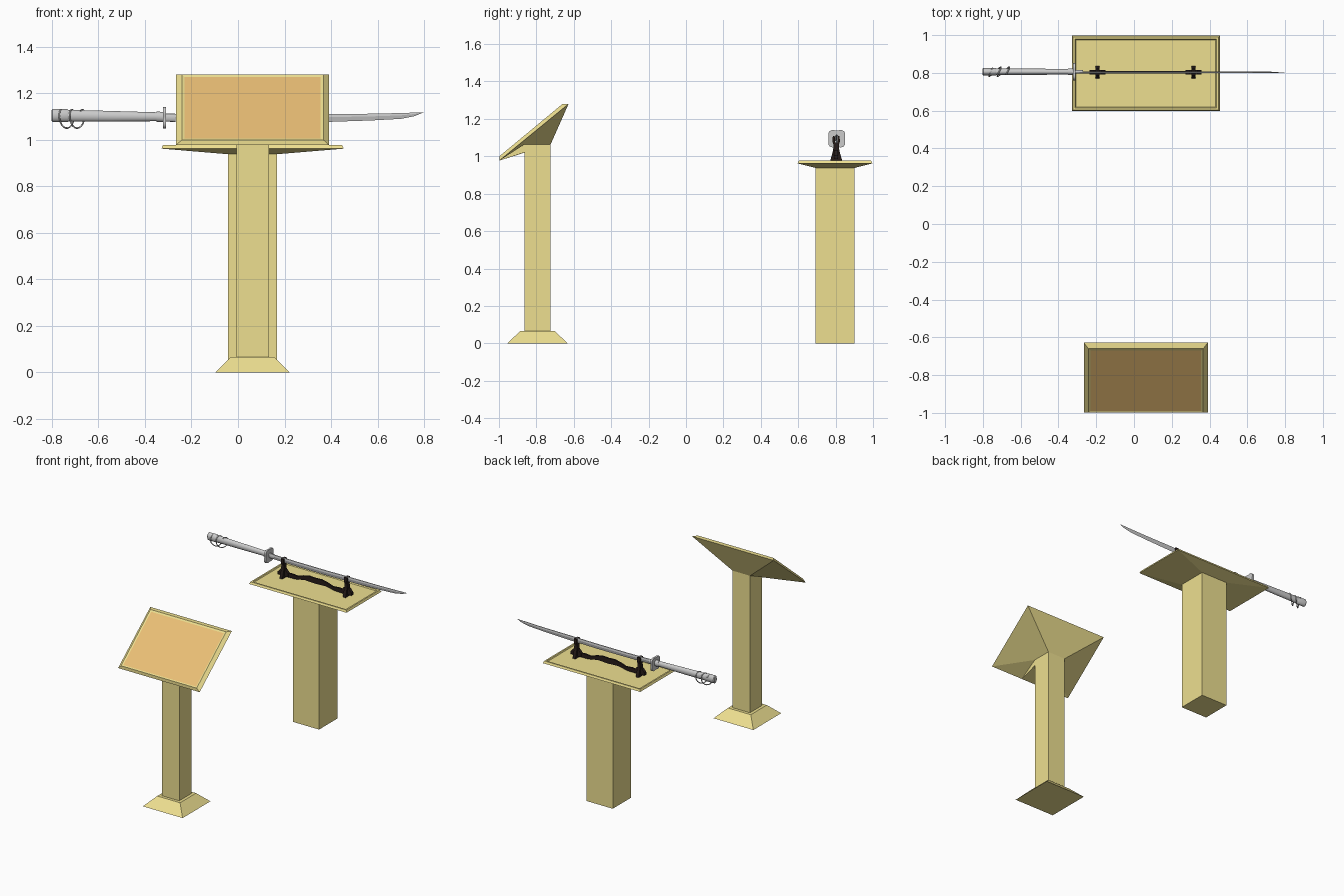
import bpy, bmesh, math

if "Cube" in bpy.data.objects:
    bpy.data.objects.remove(bpy.data.objects["Cube"])


def material(name, color):
    m = bpy.data.materials.new(name)
    m.diffuse_color = (*color, 1)
    m.use_nodes = True
    m.node_tree.nodes["Principled BSDF"].inputs["Base Color"].default_value = m.diffuse_color
    return m


WOOD = material("pale_wood", (0.85, 0.74, 0.28))
PANEL = material("tan_panel", (0.82, 0.52, 0.18))
BLACK = material("black_lacquer", (0.02, 0.012, 0.01))


def loft(name, rings, mat=None, end_mat=None, smooth=False):
    """Skin a list of equal-length rings and cap both ends."""
    bm = bmesh.new()
    vs = [[bm.verts.new(p) for p in r] for r in rings]
    n = len(rings[0])
    for a, b in zip(vs, vs[1:]):
        for i in range(n):
            j = (i + 1) % n
            bm.faces.new((a[i], a[j], b[j], b[i]))
    bm.faces.new(vs[0][::-1])
    end = bm.faces.new(vs[-1])
    if end_mat:
        end.material_index = 1
    bmesh.ops.recalc_face_normals(bm, faces=bm.faces)
    me = bpy.data.meshes.new(name)
    bm.to_mesh(me)
    bm.free()
    for m in (mat, end_mat):
        if m:
            me.materials.append(m)
    ob = bpy.data.objects.new(name, me)
    bpy.context.collection.objects.link(ob)
    if smooth:
        bpy.ops.object.select_all(action='DESELECT')
        ob.select_set(True)
        bpy.context.view_layer.objects.active = ob
        bpy.ops.object.shade_smooth_by_angle(angle=math.radians(40))
    return ob


CX = 0.0625


def rect(hx, y0, y1, z0, z1=None):
    """Rectangle around CX, sloping from z0 at y0 to z1 at y1."""
    z1 = z0 if z1 is None else z1
    return [(CX - hx, y0, z0), (CX + hx, y0, z0), (CX + hx, y1, z1), (CX - hx, y1, z1)]


def square(cy, h, z):
    return rect(h, cy - h, cy + h, z)


def extrude_x(name, yz, x0, x1, mat=None):
    return loft(name, [[(x, y, z) for y, z in yz] for x in (x0, x1)], mat)


def extrude_y(name, xz, y0, y1, mat=None):
    return loft(name, [[(x, y, z) for x, z in xz] for y in (y0, y1)], mat)


# Lectern: flared foot, post, tilted board with a bevelled frame
LY = -0.794
loft("lectern_foot", [square(LY, 0.16, 0), square(LY, 0.092, 0.067)], WOOD)
loft("lectern_post", [square(LY, 0.07, 0.067), square(LY, 0.07, 1.063)], WOOD)
loft("lectern_board", [
    rect(0.07, -0.864, -0.724, 1.063),
    rect(0.328, -0.998, -0.628, 0.977, 1.28),
    rect(0.304, -0.998, -0.66, 1.0, 1.28),
    rect(0.293, -0.989, -0.669, 1.005, 1.27),
], WOOD, PANEL)
extrude_x("lectern_bracket", [(-0.998, 0.977), (-0.864, 1.02), (-0.864, 1.063)],
          CX - 0.07, CX + 0.07, WOOD)

# Display pedestal with a shallow tray top
PY = 0.797
loft("pedestal_post", [square(PY, 0.105, 0), square(PY, 0.105, 0.938)], WOOD)
loft("pedestal_top", [
    square(PY, 0.105, 0.938),
    rect(0.392, PY - 0.2, PY + 0.2, 0.962),
    rect(0.385, PY - 0.193, PY + 0.193, 0.977),
    rect(0.374, PY - 0.182, PY + 0.182, 0.977),
    rect(0.370, PY - 0.178, PY + 0.178, 0.970),
], WOOD)

# Sword stand: two forked uprights with feet, joined by a wavy rail
SY = 0.803
half = [(0.034, 0.97), (0.028, 0.99), (0.017, 1.03), (0.014, 1.06),
        (0.020, 1.08), (0.018, 1.108), (0.008, 1.108), (0.006, 1.074)]
fork = [(SY + y, z) for y, z in half] + [(SY - y, z) for y, z in reversed(half)]
for side, x in (("left", -0.193), ("right", 0.315)):
    extrude_x(side + "_stand_upright", fork, x - 0.011, x + 0.011, BLACK)
    extrude_y(side + "_stand_foot",
              [(x - 0.042, 0.985), (x + 0.042, 0.985), (x + 0.042, 1.005),
               (x + 0.02, 1.03), (x - 0.02, 1.03), (x - 0.042, 1.005)],
              SY - 0.011, SY + 0.011, BLACK)
wave = [(0.25, 1.005), (0.19, 1.012), (0.14, 1.008), (0.10, 1.022), (0.05, 1.033), (0, 1.03)]
lower = [(0, 0.992), (0.08, 0.996), (0.16, 0.982), (0.25, 0.98)]
m = 0.061
rail = ([(m - x, z) for x, z in wave] + [(m + x, z) for x, z in reversed(wave[:-1])]
        + [(m + x, z) for x, z in reversed(lower)] + [(m - x, z) for x, z in lower[1:]])
extrude_y("stand_rail", rail, SY - 0.006, SY + 0.006, BLACK)

# Blade: ridge section swept along a slight curve, (x, edge z, spine z, half thickness)
sections = [(-0.34, 1.079, 1.112, 0.005), (-0.1, 1.074, 1.108, 0.005), (0.15, 1.073, 1.108, 0.005),
            (0.39, 1.077, 1.111, 0.0045), (0.57, 1.083, 1.112, 0.004),
            (0.70, 1.090, 1.115, 0.0035), (0.76, 1.102, 1.117, 0.0025), (0.797, 1.1175, 1.1185, 0.0004)]
loft("blade", [[(x, SY, a), (x, SY + t, a + 0.6 * (b - a)), (x, SY + 0.6 * t, b),
                (x, SY - 0.6 * t, b), (x, SY - t, a + 0.6 * (b - a))] for x, a, b, t in sections])


def oval(x, cz, ry, rz, n=20, lobe=0.0):
    ring = []
    for i in range(n):
        t = 2 * math.pi * i / n
        k = 1 - lobe * math.cos(4 * t)
        ring.append((x, SY + 0.003 + ry * k * math.cos(t), cz + rz * k * math.sin(t)))
    return ring


# Collar, lobed guard and handle with a pommel cap
loft("blade_collar", [oval(-0.31, 1.096, 0.010, 0.018), oval(-0.27, 1.095, 0.008, 0.018)], smooth=True)
loft("guard", [oval(x, 1.094, 0.049, 0.05, 40, 0.12) for x in (-0.323, -0.309)], smooth=True)
loft("handle", [oval(-0.77, 1.104, 0.018, 0.026), oval(-0.55, 1.101, 0.0165, 0.023),
                oval(-0.345, 1.099, 0.015, 0.019)], smooth=True)
loft("handle_ferrule", [oval(-0.35, 1.099, 0.018, 0.022), oval(-0.32, 1.098, 0.018, 0.022)], smooth=True)
loft("pommel", [oval(-0.802, 1.105, 0.015, 0.022), oval(-0.797, 1.105, 0.02, 0.028),
                oval(-0.735, 1.104, 0.02, 0.028), oval(-0.73, 1.104, 0.018, 0.026)], smooth=True)

# Loose cord wound around the handle
cu = bpy.data.curves.new("handle_cord", 'CURVE')
cu.dimensions = '3D'
cu.bevel_depth = 0.0035
cu.bevel_resolution = 1
sp = cu.splines.new('POLY')
N = 44
sp.points.add(N)
for i in range(N + 1):
    t = i / N
    a = 2 * math.pi * (2.25 * t + 0.1)
    sp.points[i].co = (-0.765 + 0.10 * t + 0.02 * math.cos(a), SY + 0.003 + 0.025 * math.cos(a),
                       1.09 + 0.04 * math.sin(a), 1)
cord = bpy.data.objects.new("handle_cord", cu)
bpy.context.collection.objects.link(cord)
bpy.ops.object.select_all(action='DESELECT')
cord.select_set(True)
bpy.context.view_layer.objects.active = cord
bpy.ops.object.convert(target='MESH')
